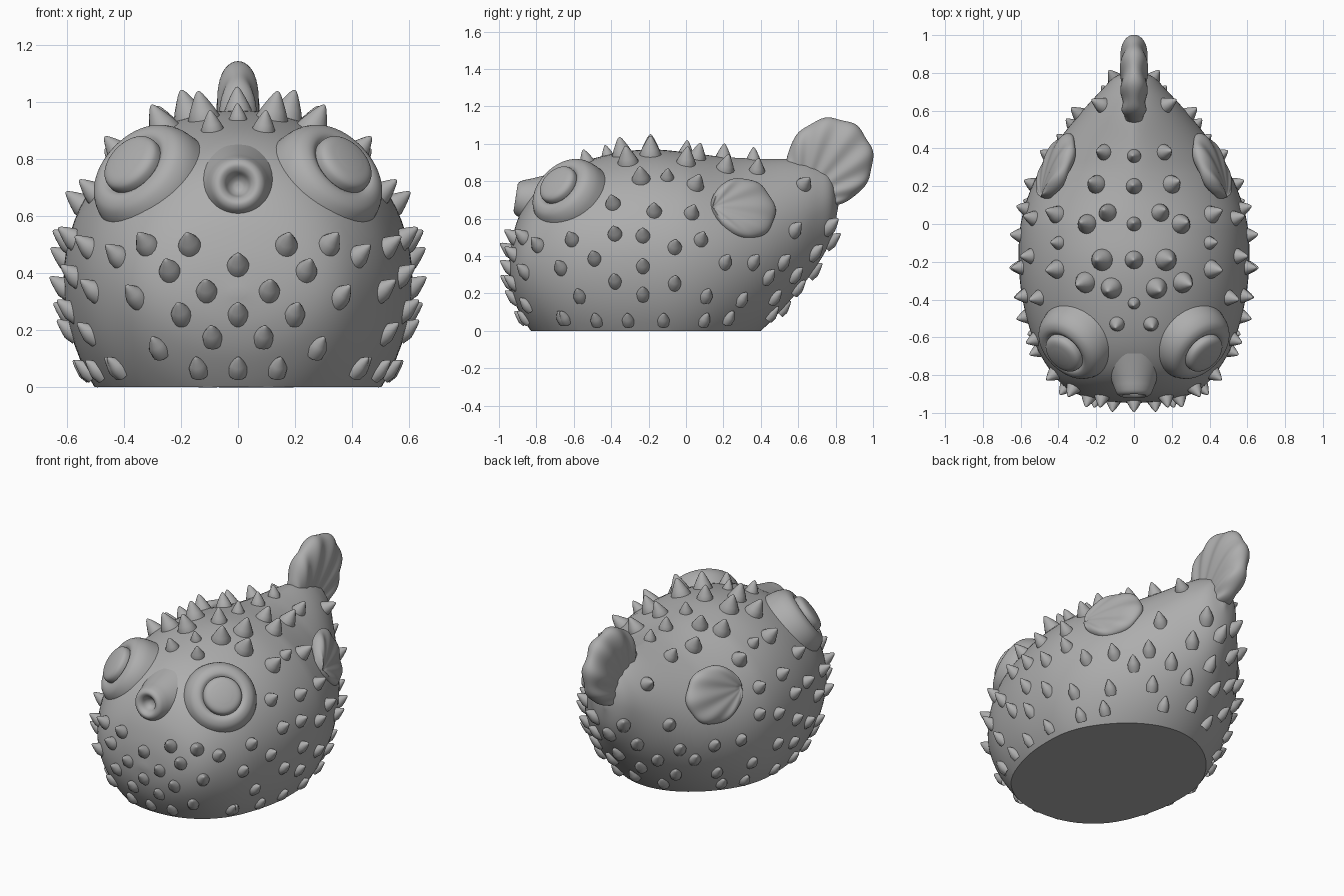
import bpy
import bmesh
import math
from mathutils import Vector
from mathutils.bvhtree import BVHTree

if "Cube" in bpy.data.objects:
    bpy.data.objects.remove(bpy.data.objects["Cube"])

GREY = (0.42, 0.42, 0.42, 1)
mat = bpy.data.materials.new("plain grey")
mat.use_nodes = True
mat.diffuse_color = GREY
mat.node_tree.nodes["Principled BSDF"].inputs["Base Color"].default_value = GREY


def finish(bm, name):
    """Weld, orient and smooth a bmesh, then link it as an object."""
    bmesh.ops.remove_doubles(bm, verts=bm.verts, dist=0.0004)
    bmesh.ops.recalc_face_normals(bm, faces=bm.faces)
    mesh = bpy.data.meshes.new(name)
    bm.to_mesh(mesh)
    bm.free()
    mesh.shade_smooth()
    mesh.set_sharp_from_angle(angle=math.radians(32))
    mesh.materials.append(mat)
    obj = bpy.data.objects.new(name, mesh)
    bpy.context.collection.objects.link(obj)


def skin(bm, rings):
    """Join closed rings of points with quads."""
    rows = [[bm.verts.new(p) for p in ring] for ring in rings]
    n = len(rows[0])
    for a, b in zip(rows, rows[1:]):
        for i in range(n):
            j = (i + 1) % n
            bm.faces.new((a[i], a[j], b[j], b[i]))


def smooth_path(points, steps):
    """Catmull-Rom interpolation through tuples."""
    pts = [Vector(p) for p in points]
    pts = [2 * pts[0] - pts[1]] + pts + [2 * pts[-1] - pts[-2]]
    out = []
    for a, b, c, d in zip(pts, pts[1:], pts[2:], pts[3:]):
        for k in range(steps):
            t = k / steps
            out.append(b + (c - a) * (t / 2) + (2 * a - 5 * b + 4 * c - d) * (t * t / 2)
                       + (3 * b - a - 3 * c + d) * (t ** 3 / 2))
    return out + [pts[-2]]


def lathe(bm, origin, axis, profile, segments):
    """Revolve (radius, height) points around an axis."""
    axis = Vector(axis).normalized()
    u = axis.orthogonal().normalized()
    v = axis.cross(u)
    turn = [2 * math.pi * i / segments for i in range(segments)]
    skin(bm, [[Vector(origin) + axis * h + (u * math.cos(a) + v * math.sin(a)) * r
               for a in turn] for r, h in profile])


def fin(name, origin, forward, up, length, power, thick, ribs):
    """Ribbed, scalloped fan with a rounded rim, lying in the forward/up plane."""
    forward, up = Vector(forward).normalized(), Vector(up).normalized()
    side = forward.cross(up).normalized()
    bm = bmesh.new()
    n, m = 96, 20
    for sign in (1, -1):
        rows = []
        for i in range(n + 1):
            a = math.pi * (i / n - 0.5)
            c = max(math.cos(a), 0)
            wave = math.cos(a * ribs * 2)
            row = []
            for k in range(m + 1):
                s = math.sin(k / m * math.pi / 2)
                r = s * length * c ** power * (1 + 0.012 * wave * s)
                t = thick * s ** 0.5 * math.sqrt(max(1 - s ** 4, 0)) * c ** 0.5
                t *= 1 + 0.12 * wave * s
                row.append(bm.verts.new(Vector(origin) + r * (forward * math.cos(a) + up * math.sin(a))
                                        + side * t * sign))
            rows.append(row)
        for p, q in zip(rows, rows[1:]):
            for k in range(m):
                bm.faces.new((p[k], p[k + 1], q[k + 1], q[k]))
    finish(bm, name)


# Body: oval sections along y (y, half width, middle z, top z, bottom z)
SECTIONS = [
    (-.95, 0, .33, .33, .33), (-.93, .2, .34, .49, .2), (-.88, .34, .36, .64, .08),
    (-.78, .44, .37, .78, -.06), (-.62, .53, .38, .88, -.19), (-.4, .59, .38, .945, -.27),
    (-.2, .61, .38, .97, -.29), (0, .6, .38, .955, -.26), (.2, .54, .39, .93, -.15),
    (.4, .43, .43, .92, 0), (.58, .29, .52, .915, .19), (.7, .18, .62, .885, .35),
    (.78, .1, .67, .83, .5), (.815, 0, .67, .67, .67)]
body = bmesh.new()
rings = []
for y, w, mid, top, low in smooth_path(SECTIONS, 6):
    ring = []
    pinch = 0.4 * min(max(y / 0.3, 0), 1)  # shoulders slope more toward the tail
    for i in range(72):
        a = 2 * math.pi * i / 72
        upper = math.sin(a) > 0
        x = w * math.cos(a) * (abs(math.cos(a)) ** pinch if upper else 1)
        ring.append((x, y, mid + (top - mid if upper else mid - low) * math.sin(a)))
    rings.append(ring)
skin(body, rings)
bmesh.ops.remove_doubles(body, verts=body.verts, dist=0.0004)
bmesh.ops.recalc_face_normals(body, faces=body.faces)
# Flat underside
bmesh.ops.bisect_plane(body, geom=body.verts[:] + body.edges[:] + body.faces[:], dist=0.0005,
                       plane_co=(0, 0, 0), plane_no=(0, 0, -1), clear_outer=True)
bmesh.ops.edgeloop_fill(body, edges=[e for e in body.edges if e.is_boundary])
surface = BVHTree.FromBMesh(body)
finish(body, "body")

# Eyes: rounded socket ring with a raised pupil
SOCKET = [(.222, -.1), (.214, -.03), (.203, .015), (.182, .05), (.155, .067), (.13, .069), (.11, .058)]
PUPIL = [(.112, .04), (.112, .075), (.104, .094), (.083, .106), (.045, .113), (0, .115)]
for name, sx in (("left", 1), ("right", -1)):
    for part, profile in (("eye_socket", SOCKET + [(0, .05)]), ("pupil", PUPIL)):
        bm = bmesh.new()
        curve = smooth_path(profile[:-1], 4) + [profile[-1]]
        lathe(bm, (.328 * sx, -.642, .74), (.58 * sx, -.57, .56), curve, 56)
        finish(bm, name + "_" + part)

# Mouth: snout with puckered lips
LIPS = [(.17, -.12), (.138, -.045), (.115, .01), (.102, .045), (.088, .072), (.068, .082),
        (.048, .07), (.034, .045), (.018, .03), (0, .026)]
bm = bmesh.new()
lathe(bm, (0, -.83, .7), (0, -.98, .15), smooth_path(LIPS, 4), 48)
finish(bm, "mouth")

# Fins
fin("tail_fin", (0, .62, .7), (0, .59, .81), (0, -.81, .59), .49, 1.25, .095, 9)
for name, sx in (("left", 1), ("right", -1)):
    fin(name + "_side_fin", (.485 * sx, .14, .66), (-.15 * sx, .34, -.01), (-.3 * sx, -.13, 1),
        .365, 1.25, .062, 7)

# Spines: (x, y) seen from above with base radius, (y, z) from the side, (x, z) from front and rear
BACK = [(0, .36, .036), (0, .2, .042), (0, 0, .038), (0, -.19, .048), (0, -.42, .032),
        (.09, -.53, .04), (.16, .38, .043), (.2, .21, .05), (.14, .06, .048), (.25, 0, .052),
        (.17, -.19, .058), (.12, -.34, .056), (.26, -.31, .056), (.17, .63, .042),
        (.41, .05, .048), (.4, -.1, .036), (.41, -.24, .05)]
FLANK = [(-.39, .68), (-.17, .64), (.03, .63), (-.61, .49), (-.38, .52), (-.23, .51), (-.06, .45),
         (.08, .49), (-.49, .39), (-.23, .35), (.21, .37), (-.38, .27), (-.23, .2), (-.06, .26),
         (-.67, .34), (.11, .19), (.3, .17), (.36, .37), (.52, .37), (.44, .29), (.58, .54),
         (-.57, .19), (-.48, .06), (-.31, .06), (-.12, .06), (.1, .06), (.23, .07), (-.65, .07)]
CHEST = [(0, .43), (.17, .5), (.32, .5), (.11, .34), (.24, .41), (.36, .32), (.42, .46), (0, .26),
         (.2, .26), (.09, .18), (.28, .14), (0, .07), (.14, .07), (.42, .07)]
RUMP = [(.1, .56), (0, .48), (.14, .42), (0, .32), (.21, .3), (.1, .23), (.26, .18), (0, .12),
        (.16, .09)]
CONE = [(1, -1), (1, 0), (.76, .55), (.48, 1.1), (.25, 1.5), (.1, 1.68), (0, 1.72)]


def spine(bm, start, direction, radius, lift):
    """Plant a blunt cone and its mirror twin; lift is the least upward lean."""
    hit, normal, _, _ = surface.ray_cast(Vector(start), Vector(direction))
    for sx in ((1, -1) if hit.x > 0.01 else (1,)):
        point = Vector((hit.x * sx, hit.y, hit.z))
        axis = Vector((normal.x * sx, normal.y, max(normal.z, lift)))
        lathe(bm, point, axis, [(r * radius, h * radius) for r, h in CONE], 16)


bm = bmesh.new()
for x, y, radius in BACK:
    spine(bm, (x, y, 2), (0, 0, -1), radius, 0.3)
finish(bm, "back_spines")
bm = bmesh.new()
for y, z in FLANK:
    spine(bm, (2, y, z), (-1, 0, 0), .031 + .016 * z, 0.7)
finish(bm, "flank_spines")
for name, spots, sy in (("chest_spines", CHEST, -1), ("rump_spines", RUMP, 1)):
    bm = bmesh.new()
    for x, z in spots:
        spine(bm, (x, 2 * sy, z), (0, -sy, 0), .031 + .018 * z, 0.7)
    finish(bm, name)
